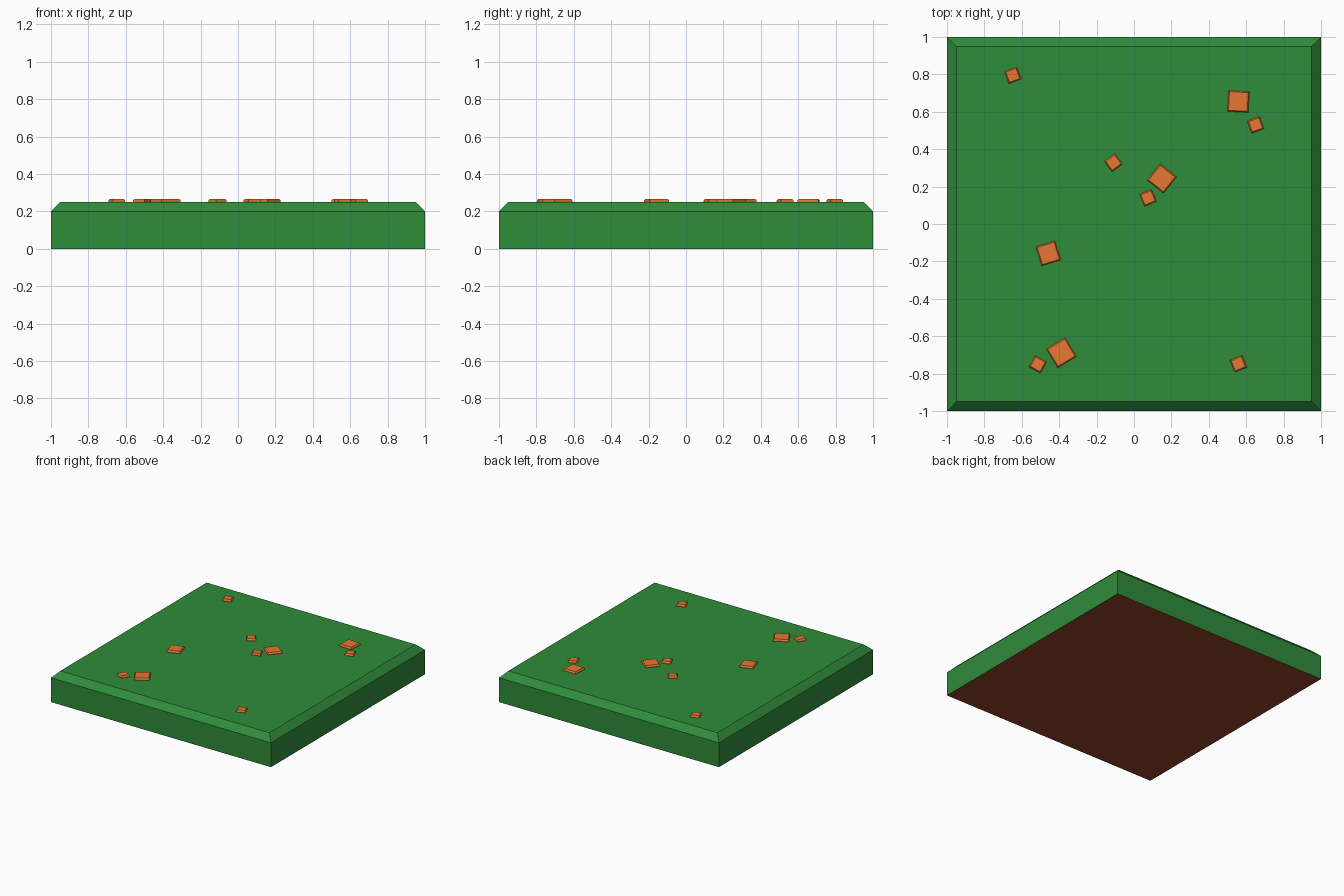
import bpy, bmesh, math

if "Cube" in bpy.data.objects:
    bpy.data.objects.remove(bpy.data.objects["Cube"])


def srgb(r, g, b):
    def lin(c):
        c /= 255
        return c / 12.92 if c <= 0.04045 else ((c + 0.055) / 1.055) ** 2.4
    return (lin(r), lin(g), lin(b), 1)


def material(name, colour):
    m = bpy.data.materials.new(name)
    m.diffuse_color = colour
    m.use_nodes = True
    m.node_tree.nodes["Principled BSDF"].inputs["Base Color"].default_value = m.diffuse_color
    return m


grass = material("grass green", srgb(47, 140, 58))
soil = material("soil brown", srgb(148, 66, 42))
orange = material("pebble orange", srgb(230, 119, 50))


def chamfered_block(name, half, z0, z1, z2, inset, mats, loc=(0, 0), turn=0, floor=True):
    """Square block: upright walls from z0 to z1, then a chamfer up to z2."""
    bm = bmesh.new()
    rings = []
    for r, z in ((half, z0), (half, z1), (half - inset, z2)):
        rings.append([bm.verts.new((sx * r, sy * r, z))
                      for sx, sy in ((-1, -1), (1, -1), (1, 1), (-1, 1))])
    for a, b in zip(rings, rings[1:]):
        for i in range(4):
            j = (i + 1) % 4
            bm.faces.new((a[i], a[j], b[j], b[i]))
    bm.faces.new(rings[-1])
    if floor:
        bm.faces.new(rings[0][::-1])
    bm.normal_update()
    # the underside takes the last material
    for f in bm.faces:
        f.material_index = len(mats) - 1 if f.normal.z < -0.5 else 0
    me = bpy.data.meshes.new(name)
    bm.to_mesh(me)
    bm.free()
    for m in mats:
        me.materials.append(m)
    ob = bpy.data.objects.new(name, me)
    ob.location = (*loc, 0)
    ob.rotation_euler.z = math.radians(turn)
    bpy.context.collection.objects.link(ob)


# ground tile
chamfered_block("ground_tile", 1, 0, 0.2, 0.25, 0.05, [grass, soil])

# scattered pebbles: x, y, side, turn
pebbles = [
    (-0.648, 0.795, 0.07, 20), (0.65, 0.53, 0.07, 20),
    (-0.11, 0.328, 0.07, 37), (0.075, 0.14, 0.07, 23),
    (-0.514, -0.75, 0.07, -29), (0.558, -0.747, 0.07, 22),
    (0.558, 0.655, 0.112, -3), (0.149, 0.243, 0.112, 51),
    (-0.458, -0.157, 0.107, 17), (-0.388, -0.688, 0.118, 31),
]
for i, (x, y, side, turn) in enumerate(pebbles):
    chamfered_block(f"pebble_{i + 1}", side / 2, 0.25, 0.258, 0.267, 0.006,
                    [orange], (x, y), turn, floor=False)
